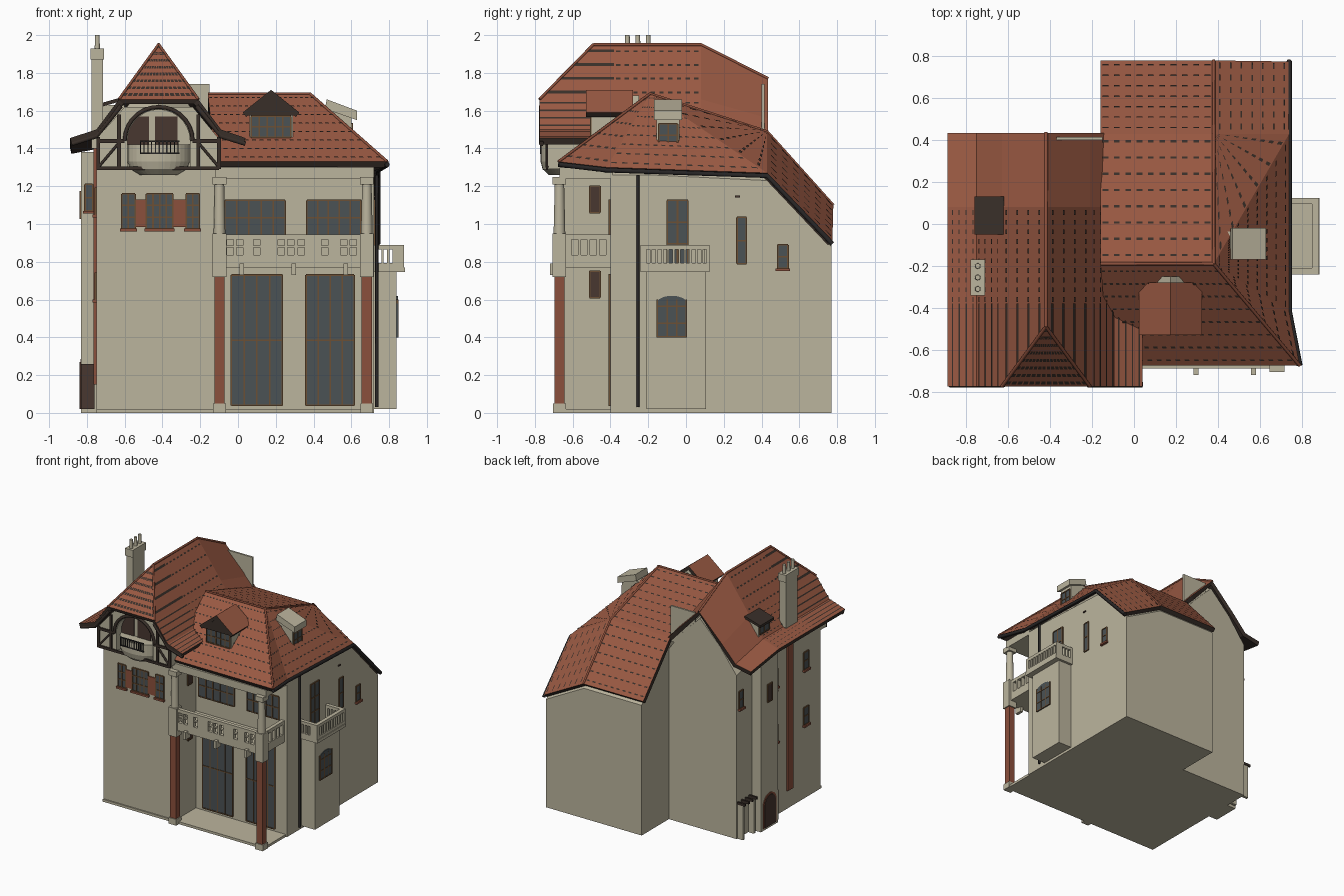
import bpy, bmesh, math
from mathutils import Vector

if "Cube" in bpy.data.objects:
    bpy.data.objects.remove(bpy.data.objects["Cube"])


def material(name, red, green, blue):
    mat = bpy.data.materials.new(name)
    mat.use_nodes = True
    mat.diffuse_color = (red, green, blue, 1)
    mat.node_tree.nodes["Principled BSDF"].inputs["Base Color"].default_value = (red, green, blue, 1)
    return mat


WALL = material("cream plaster", .5, .46, .34)
ROOF = material("clay roof tile", .32, .1, .055)
BRICK = material("red brick", .26, .08, .045)
TIMBER = material("dark timber", .04, .028, .022)
GLASS = material("slate glass", .07, .085, .09)
FRAME = material("window frame brown", .15, .08, .035)
SHUTTER = material("brown shutter", .065, .038, .03)
GUTTER = material("black gutter", .022, .02, .02)


def finish(name, bm, *mats):
    mesh = bpy.data.meshes.new(name)
    bm.to_mesh(mesh)
    bm.free()
    for mat in mats:
        mesh.materials.append(mat)
    obj = bpy.data.objects.new(name, mesh)
    bpy.context.collection.objects.link(obj)
    return obj


def at(side, plane, along, z, out):
    """Point on a facade, pushed outwards."""
    if side == "front":
        return Vector((along, plane - out, z))
    return Vector((plane + (out if side == "right" else -out), along, z))


def add_loft(bm, rings, closed=True):
    loops = [[bm.verts.new(p) for p in ring] for ring in rings]
    for low, high in zip(loops, loops[1:]):
        for i in range(len(low)):
            j = (i + 1) % len(low)
            bm.faces.new((low[i], low[j], high[j], high[i]))
    if closed:
        bm.faces.new(loops[0])
        bm.faces.new(loops[-1])
    bmesh.ops.recalc_face_normals(bm, faces=bm.faces)


def loft(name, rings, mat):
    bm = bmesh.new()
    add_loft(bm, rings)
    return finish(name, bm, mat)


def prism(name, side, plane, outline, depth, mat):
    return loft(name, [[at(side, plane, a, z, d) for a, z in outline] for d in (0, depth)], mat)


def bars(name, side, plane, rects, depth, mat):
    bm = bmesh.new()
    for a, b, low, high in rects:
        corners = ((a, low), (b, low), (b, high), (a, high))
        add_loft(bm, [[at(side, plane, p, z, d) for p, z in corners] for d in (0, depth)])
    return finish(name, bm, mat)


def box(name, x, y, z, mat):
    return bars(name, "front", y[1], [(*x, *z)], y[1] - y[0], mat)


def cylinder(name, x, y, low, high, r_low, r_high, mat, sides=20):
    bm = bmesh.new()
    add_loft(bm, [[(x + r * math.cos(t * math.tau / sides), y + r * math.sin(t * math.tau / sides), z)
                   for t in range(sides)] for r, z in ((r_low, low), (r_high, high))])
    for face in bm.faces:
        face.smooth = len(face.verts) == 4
    return finish(name, bm, mat)


def beam(name, points, radius, mat):
    curve = bpy.data.curves.new(name, "CURVE")
    curve.dimensions, curve.bevel_depth, curve.bevel_resolution = "3D", radius, 1
    curve.use_fill_caps = True
    line = curve.splines.new("POLY")
    line.points.add(len(points) - 1)
    for spot, point in zip(line.points, points):
        spot.co = (*point, 1)
    curve.materials.append(mat)
    obj = bpy.data.objects.new(name, curve)
    bpy.context.collection.objects.link(obj)


def arch(mid, radius, spring, steps=14):
    return [(mid + radius * math.cos(i * math.pi / steps), spring + radius * math.sin(i * math.pi / steps))
            for i in range(steps + 1)]


def window(name, side, plane, a, b, low, high, cols=2, rows=2, sill=True, pane=GLASS):
    bars(name + "_pane", side, plane, [(a, b, low, high)], .005, pane)
    w = .004
    rects = [(a + (b - a) * i / cols - w, a + (b - a) * i / cols + w, low, high) for i in range(cols + 1)]
    rects += [(a, b, low + (high - low) * i / rows - w, low + (high - low) * i / rows + w) for i in range(rows + 1)]
    bars(name + "_frame", side, plane, rects, .009, FRAME)
    if sill:
        bars(name + "_sill", side, plane, [(a - .01, b + .01, low - .015, low)], .02, BRICK)


def balustrade(name, side, plane, a, b, low, high, holes, hole=.034):
    rail = (high - low) / 5
    rects = [(a, b, low, low + rail), (a, b, high - rail, high)]
    edge = a
    for middle in holes:
        rects.append((edge, middle - hole / 2, low, high))
        edge = middle + hole / 2
    rects.append((edge, b, low, high))
    bars(name, side, plane, rects, .03, WALL)


def tile_marks(name, corners, rows, cols, fill=.5, thick=.14):
    """Thin dark gaps between tile courses, on a quad: two low corners, two high corners."""
    a, b, c, d = map(Vector, corners)
    normal = (b - a).cross(d - a).normalized()
    normal *= .005 if normal.z > 0 else -.005
    spot = lambda u, v: a.lerp(b, u).lerp(d.lerp(c, u), v) + normal
    bm = bmesh.new()
    for row in range(rows):
        v, top = (row + .4) / rows, (row + .4 + thick) / rows
        for col in range(cols):
            u, end = (col + .2) / cols, min(1, (col + .2 + fill) / cols)
            if fill == 1:
                u, end = col / cols, (col + 1) / cols
            bm.faces.new([bm.verts.new(spot(*p)) for p in ((u, v), (end, v), (end, top), (u, top))])
    return finish(name, bm, TIMBER)


def roof(name, points, faces, thickness=.035):
    bm = bmesh.new()
    verts = {key: bm.verts.new(p) for key, p in points.items()}
    for face in faces:
        bm.faces.new([verts[key] for key in face])
    bmesh.ops.recalc_face_normals(bm, faces=bm.faces)
    if sum(f.normal.z for f in bm.faces) < 0:
        bmesh.ops.reverse_faces(bm, faces=bm.faces)
    obj = finish(name, bm, ROOF, TIMBER)
    mod = obj.modifiers.new("thickness", "SOLIDIFY")
    mod.thickness, mod.offset = thickness, -1
    mod.material_offset = mod.material_offset_rim = 1


# right wing walls, following the falling roof
tall = [(-.4, 0), (.77, 0), (.77, 1.06), (.43, 1.44), (-.19, 1.64), (-.4, 1.48)]
short = [(-.4, 0), (.77, 0), (.77, .88), (.43, 1.23), (-.19, 1.26), (-.4, 1.26)]
loft("right_wing_walls", [[(x, *p) for p in ring] for x, ring in ((-.14, tall), (.38, tall), (.72, short))], WALL)

# left wing walls with gable
rings = []
for y, eave, knee, peak in ((-.66, 1.42, 1.6, 1.61), (-.49, 1.42, 1.6, 1.88), (.08, 1.42, 1.6, 1.88), (.42, 1.33, 1.53, 1.71)):
    rings.append([(x, y, z) for x, z in ((-.75, 0), (-.1, 0), (-.1, eave), (-.24, knee), (-.42, peak), (-.6, knee), (-.75, eave))])
loft("left_wing_walls", rings, WALL)

# right wing roof
pts = dict(a=(-.16, -.19, 1.69), b=(.38, -.19, 1.69), c=(.38, .43, 1.49), d=(.38, .78, 1.1), e=(-.16, .43, 1.49),
           f=(-.16, .78, 1.1), g=(-.12, -.675, 1.33), h=(.79, -.675, 1.33), i=(.74, -.42, 1.3),
           j=(.74, .43, 1.27), k=(.74, .775, .91))
roof("right_wing_roof", pts, ["ghba", "hib", "ijb", "jcb", "abce", "ecdf", "cjkd"])
for key, rows, cols in (("ghba", 8, 20), ("hibb", 6, 5), ("ijbb", 8, 14), ("jccb", 6, 8), ("ecba", 8, 10), ("fdce", 7, 10), ("kjcd", 7, 6)):
    tile_marks("right_roof_tile_gaps", [pts[k] for k in key], rows, cols)
for name, path in (("hip_ridge", "hb"), ("top_ridge", "ab"), ("side_ridge", "bcd")):
    beam(name, [pts[k] for k in path], .008, BRICK)
beam("right_gutter", [Vector(pts[k]) - Vector((0, 0, .015)) for k in "hijk"], .014, GUTTER)
beam("drain_pipe", [(.735, -.255, .03), (.735, -.255, 1.26)], .009, GUTTER)

# left wing roof with flared eaves and half hip
offsets = (-.47, -.33, -.21, 0, .21, .33, .46)
heights = (1.455, 1.5, 1.66, 1.95, 1.66, 1.5, 1.455)
drops = (.05, .07, .1, .18, .1, .07, .05)
pts, faces = {}, []
for row, y in enumerate((-.775, -.49, .08, .435)):
    for col, off in enumerate(offsets):
        if (row, col) != (0, 3):
            pts[row, col] = (off - .42, y, heights[col] - (drops[col] if row == 3 else 0))
for row in range(3):
    for col in range(6):
        quad = [(row, col), (row, col + 1), (row + 1, col + 1), (row + 1, col)]
        faces.append([key for key in quad if key in pts])
faces.append([(0, 2), (0, 4), (1, 3)])
roof("left_wing_roof", pts, faces)
tile_marks("hip_tile_gaps", [pts[k] for k in ((0, 2), (0, 4), (1, 3), (1, 3))], 8, 14, .75, .4)
for s in (-1, 1):
    section = [(off * s - .42, z) for off, z in zip(offsets[3:], heights[3:])]
    for (x, z), (x2, z2) in zip(section, section[1:]):
        front = -.49 if x == -.42 else -.775
        tile_marks("front_tile_courses", [(x2, -.775, z2), (x2, -.38, z2), (x, -.38, z), (x, front, z)], 4, 1, 1, .2)
        tile_marks("side_tile_gaps", [(x2, -.38, z2), (x2, .08, z2), (x, .08, z), (x, -.38, z)], 4, 10)
    beam("hip_ridge", [pts[0, 3 + s], pts[1, 3]], .008, BRICK)
beam("left_ridge", [pts[row, 3] for row in (1, 2, 3)], .009, BRICK)

# timbered gable with arched loggia
outline = [(-.75, 1.29), (-.585, 1.29)] + arch(-.42, .165, 1.44)[::-1] + \
          [(-.255, 1.29), (-.1, 1.29), (-.1, 1.45), (-.24, 1.62), (-.6, 1.62), (-.75, 1.45)]
prism("gable_wall", "front", -.66, outline, .07, WALL)
beam("gable_arch", [(x, -.735, z) for x, z in arch(-.42, .18, 1.44)], .012, TIMBER)
bars("loggia_doors", "front", -.66, [(-.6, -.47, 1.4, 1.57), (-.44, -.32, 1.4, 1.57)], .006, SHUTTER)
beams = [(-.75, -.1, 1.285, 1.305)]
for s in (-1, 1):
    for inner, outer, low, high in ((.2, .22, 1.29, 1.58), (.31, .33, 1.29, 1.46), (.18, .33, 1.43, 1.45)):
        beams.append((*sorted((s * inner - .42, s * outer - .42)), low, high))
    beam("gable_brace", [(s * .21 - .42, -.735, 1.43), (s * .32 - .42, -.735, 1.3)], .008, TIMBER)
    beam("verge_board", [(s * off - .42, -.765, z - .025) for off, z in ((.2, 1.65), (.33, 1.49), (.46, 1.45))], .014, TIMBER)
bars("gable_timbers", "front", -.73, beams, .012, TIMBER)
rings = []
for size, z in ((.6, 1.26), (.9, 1.29), (1, 1.33), (1, 1.42)):
    rings.append([(-.42 + .165 * size * math.cos(t * math.pi / 16), -.66 - .11 * size * math.sin(t * math.pi / 16), z) for t in range(17)])
loft("round_balcony", rings, WALL)
bars("balcony_railing", "front", -.765, [(-.52 + i * .02, -.514 + i * .02, 1.37, 1.44) for i in range(11)] +
     [(-.52, -.31, z, z + .008) for z in (1.37, 1.435)], .008, GUTTER)

# front window band
for a, b, cols in ((-.615, -.545, 2), (-.485, -.345, 4), (-.275, -.205, 2)):
    window("band_window", "front", -.66, a, b, .975, 1.16, cols, 3)
bars("band_brick", "front", -.66, [(-.545, -.485, .985, 1.13), (-.345, -.275, .985, 1.13)], .008, BRICK)

# porch: floors, columns and balustrades
box("porch_floor", (-.75, .71), (-.67, -.4), (0, .02), WALL)
box("upper_porch_floor", (-.11, .7), (-.69, -.39), (.77, .81), WALL)
box("porch_ceiling", (-.12, .72), (-.67, -.39), (1.24, 1.3), WALL)
for x in (-.098, .682):
    for name, half, low, high, mat in (("brick_column", .027, .04, .74, BRICK), ("column_base", .034, 0, .05, WALL),
                                       ("column_capital", .036, .72, .78, WALL), ("column_plinth", .036, .78, .95, WALL),
                                       ("upper_capital", .036, 1.21, 1.25, WALL)):
        box(name, (x - half, x + half), (-.67 - half, -.67 + half), (low, high), mat)
    cylinder("upper_column", x, -.67, .95, 1.21, .031, .025, WALL)
for x in (.02, .295, .57):
    box("balcony_bracket", (x - .012, x + .012), (-.72, -.66), (.73, .79), WALL)
holes = (-.04, .01, .1, .23, .28, .335, .46, .56, .61)
balustrade("front_balustrade", "front", -.66, -.07, .66, .81, .945, holes)
bars("balustrade_midrail", "front", -.66, [(-.07, .66, .875, .885)], .025, WALL)
balustrade("porch_side_balustrade", "right", .67, -.64, -.4, .81, .945, (-.59, -.54, -.49, -.44))
for a, b in ((-.035, .235), (.36, .615)):
    window("tall_window", "front", -.4, a, b, .04, .73, 4, 2, False)
for a, b in ((-.07, .25), (.365, .65)):
    window("upper_window", "front", -.4, a, b, .94, 1.125, 5, 2, False)
for z in (.61, 1.06):
    window("porch_wing_window", "right", -.1, -.51, -.455, z, z + .14, 1, 1, False, SHUTTER)

# right side: bay, balcony and windows
box("side_bay", (.7, .84), (-.21, .105), (.02, .76), WALL)
box("side_balcony_floor", (.7, .885), (-.24, .125), (.745, .77), WALL)
slots = [.03 * i - .2 for i in range(11)]
balustrade("side_balcony_rail", "right", .85, -.24, .125, .77, .89, slots, .018)
for y in (-.21, .125):
    balustrade("balcony_end_rail", "front", y, .72, .85, .77, .89, (.75, .78, .81), .018)
panel = [(-.155, .4), (.005, .4)] + [(y, .58 + (z - .58) / 2) for y, z in arch(-.075, .08, .58)]
prism("arched_window", "right", .84, panel, .006, GLASS)
bars("arched_window_bars", "right", .84, [(-.155 + i * .051, -.147 + i * .051, .4, .6) for i in range(4)] +
     [(-.155, .005, z, z + .008) for z in (.4, .47, .56)], .009, FRAME)
window("balcony_door", "right", .72, -.1, .01, .78, 1.125, 2, 3, False)
window("stair_window", "right", .72, .27, .32, .79, 1.035, 1, 2, False)
window("small_window", "right", .72, .485, .54, .765, .89, 1, 2)
bars("wall_vent", "right", .72, [(.26, .285, 1.14, 1.15)], .008, SHUTTER)

# front dormer
prism("front_dormer", "front", -.25, [(.06, 1.44), (.29, 1.44), (.29, 1.58), (.175, 1.68), (.06, 1.58)], .25, WALL)
window("front_dormer_window", "front", -.5, .07, .28, 1.46, 1.57, 5, 2, False)
pts = {(i, j): (x, y, z) for i, y in enumerate((-.53, -.28)) for j, (x, z) in enumerate(((.025, 1.59), (.175, 1.71), (.325, 1.59)))}
roof("front_dormer_roof", pts, [[(0, j), (0, j + 1), (1, j + 1), (1, j)] for j in (0, 1)], .03)
prism("dormer_gable_board", "front", -.5, [(.04, 1.575), (.31, 1.575), (.175, 1.68)], .025, TIMBER)

# right dormer with slanted cap
box("side_dormer", (.42, .6), (-.155, -.035), (1.35, 1.6), WALL)
window("side_dormer_window", "right", .6, -.145, -.045, 1.41, 1.53, 2, 2, False)
prism("side_dormer_cap", "front", -.02, [(.46, 1.61), (.63, 1.55), (.63, 1.6), (.47, 1.66)], .15, WALL)

# left roof dormer, rear parapet and chimney
box("left_dormer", (-.73, -.6), (-.03, .11), (1.45, 1.63), WALL)
window("left_dormer_window", "left", -.73, -.02, .1, 1.54, 1.61, 2, 1, False)
prism("left_dormer_roof", "front", .13, [(-.76, 1.61), (-.62, 1.65), (-.62, 1.67), (-.76, 1.63)], .18, TIMBER)
box("rear_parapet", (-.37, -.15), (.4, .415), (1.45, 1.74), WALL)
box("chimney_stack", (-.775, -.715), (-.33, -.18), (1.4, 1.88), WALL)
box("chimney_cap", (-.78, -.71), (-.34, -.17), (1.87, 1.93), WALL)
for y in (-.31, -.255, -.2):
    cylinder("chimney_pot", -.745, y, 1.92, 2, .014, .012, WALL, 12)
box("chimney_brick_strip", (-.765, -.745), (-.29, -.22), (.15, 1.42), BRICK)

# left side: stair bay, arched door, canopy and windows
box("stair_bay", (-.83, -.74), (0, .22), (0, 1.38), WALL)
window("bay_front_window", "front", 0, -.81, -.77, 1.07, 1.21, 1, 2)
for name, radius, depth, mat in (("door_surround", .085, .005, BRICK), ("arched_door", .07, .009, SHUTTER)):
    prism(name, "left", -.83, [(.11 - radius, .02), (.11 + radius, .02)] + arch(.11, radius, .2), depth, mat)
bars("bay_front_door", "front", 0, [(-.83, -.76, .02, .26)], .008, SHUTTER)
window("bay_side_window", "left", -.83, .08, .14, 1.03, 1.17, 1, 1, False, SHUTTER)
for y in (-.07, -.47):
    for z in (.6, 1.05):
        window("left_window", "left", -.75, y - .03, y + .03, z, z + .14, 1, 2)
window("rear_left_window", "left", -.75, .34, .39, 1.05, 1.19, 1, 2)
bars("canopy_beams", "left", -.75, [(y, y + .015, .28, .3) for y in (.25, .3, .35, .4)], .07, TIMBER)
bars("canopy_posts", "left", -.75, [(y, y + .02, 0, .28) for y in (.25, .39)], .05, WALL)
